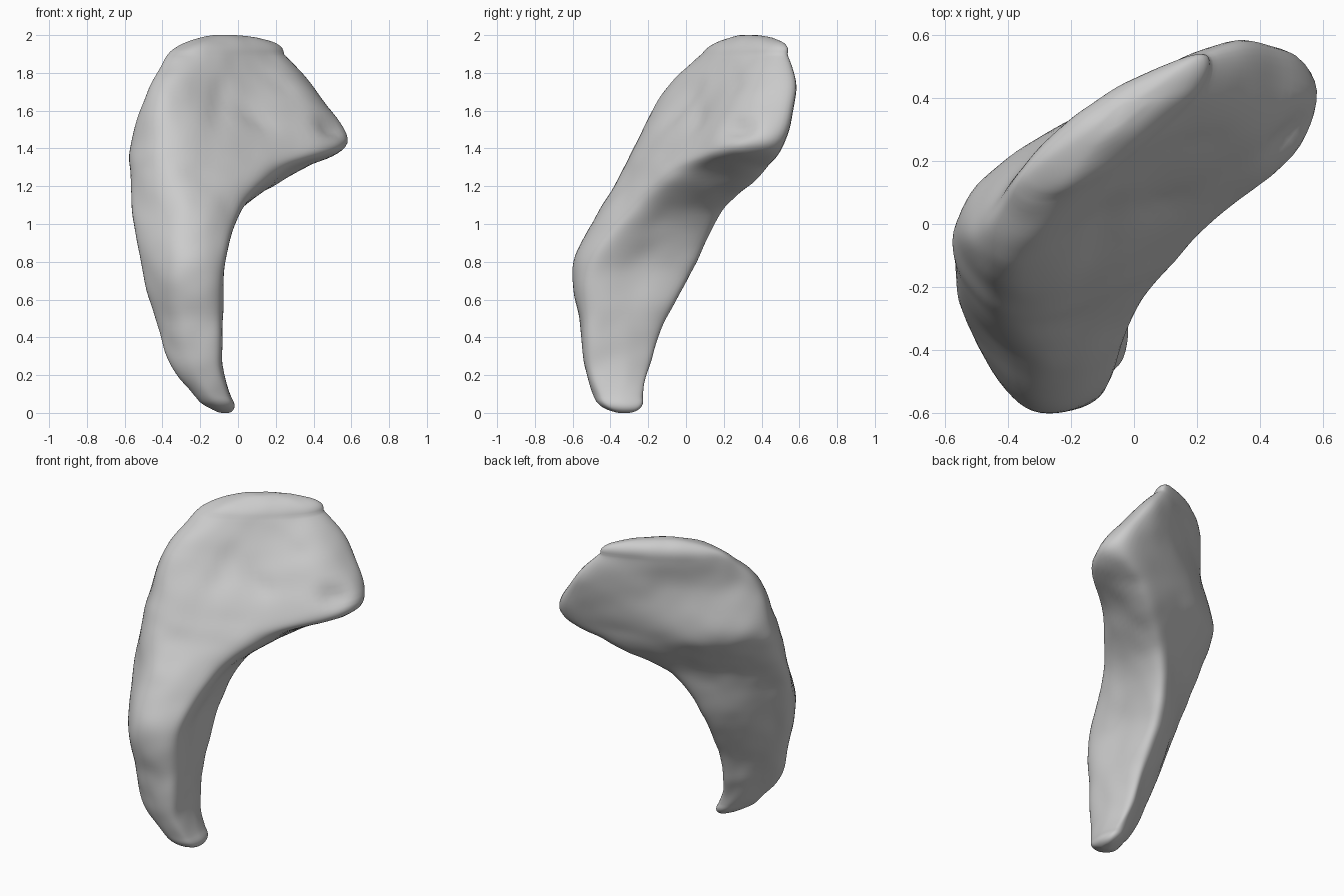
import bpy, bmesh, math
from mathutils import Vector, noise

cube = bpy.data.objects.get("Cube")
if cube:
    bpy.data.objects.remove(cube, do_unlink=True)

STEPS = 10

# Cross-sections by height, each point on one rail: inner ridge, back,
# outer back, outer front, front, front crease, inner channel
SECTIONS = [
    (.08, (-.06, -.24), (-.12, -.24), (-.18, -.32), (-.21, -.42), (-.14, -.48), (-.05, -.45), (-.03, -.34)),
    (.25, (-.13, -.2), (-.21, -.24), (-.31, -.36), (-.35, -.46), (-.24, -.53), (-.1, -.51), (-.085, -.33)),
    (.5, (-.15, -.11), (-.27, -.17), (-.39, -.3), (-.43, -.42), (-.3, -.56), (-.1, -.53), (-.09, -.32)),
    (.8, (-.14, .05), (-.32, -.04), (-.45, -.2), (-.51, -.36), (-.32, -.59), (-.08, -.51), (-.1, -.24)),
    (1.07, (-.03, .19), (-.26, .09), (-.47, -.08), (-.55, -.25), (-.28, -.46), (-.01, -.31), (.01, -.08)),
    (1.27, (.27, .4), (-.15, .28), (-.44, .1), (-.57, -.13), (-.35, -.34), (.09, -.14), (.25, .1)),
    (1.43, (.5, .52), (-.05, .39), (-.43, .19), (-.565, -.05), (-.35, -.27), (.15, -.01), (.54, .26)),
    (1.7, (.38, .58), (-.02, .43), (-.34, .19), (-.48, -.02), (-.34, -.12), (0, .1), (.36, .33)),
    (1.9, (.22, .54), (-.04, .44), (-.28, .26), (-.37, .13), (-.25, .08), (-.04, .19), (.2, .4)),
]

# Grooves and pits: two ends, radius, depth
GROOVES = [
    ((-.17, -.16, 1.35), (-.06, .03, 1.75), .05, .025),
    ((.02, .0, 1.68), (.14, .08, 1.52), .05, .02),
    ((.12, .2, 1.86), (.26, .24, 1.75), .05, .02),
    ((-.32, -.3, 1.1), (-.33, -.1, 1.6), .05, .015),
    ((.48, .26, 1.52), (.52, .3, 1.5), .06, .04),
]


def spline(a, b, c, d, t):
    """Smooth value between b and c, for numbers or vectors."""
    return b + .5 * t * (c - a + t * (2*a - 5*b + 4*c - d + t * (3*(b - c) + d - a)))


def closed(points):
    """Smooth loop through the points."""
    n = len(points)
    return [spline(points[i - 1], points[i], points[(i + 1) % n], points[(i + 2) % n], s / STEPS)
            for i in range(n) for s in range(STEPS)]


def dome(loop, tip):
    """Shrinking copies of a loop that round it off at a tip."""
    centre = sum(loop, Vector((0, 0, 0))) / len(loop)
    loops = []
    for k in range(1, STEPS):
        a = math.pi / 2 * k / STEPS
        middle = centre.lerp(tip, math.sin(a))
        loops.append([middle + (p - centre) * math.cos(a) for p in loop])
    return loops


def carve(co):
    """Depth of the grooves plus a light unevenness."""
    depth = .008 * noise.noise(co * 4) + .006 * noise.noise(co * 9)
    for p, q, radius, deep in GROOVES:
        p, q = Vector(p), Vector(q)
        f = min(1, max(0, (co - p).dot(q - p) / (q - p).length_squared))
        depth -= deep * math.exp(-((co - p.lerp(q, f)).length / radius) ** 2)
    return depth


# Curved body lofted along the rails
keys = [closed([Vector((x, y, z)) for x, y in points]) for z, *points in SECTIONS]
last = len(keys) - 1
body = []
for k in range(last):
    four = [keys[min(last, max(0, k + o))] for o in (-1, 0, 1, 2)]
    for s in range(STEPS):
        body.append([spline(*column, s / STEPS) for column in zip(*four)])
body.append(keys[-1])

# Rounded point below and crest above
point = dome(keys[0], Vector((-.065, -.33, 0)))
crest = dome(keys[-1], Vector((-.04, .35, 2)))
loops = point[::-1] + body + crest

bm = bmesh.new()
rings = [[bm.verts.new(p) for p in loop] for loop in loops]
for low, high in zip(rings, rings[1:]):
    for i in range(len(low)):
        bm.faces.new((low[i - 1], low[i], high[i], high[i - 1]))
bm.faces.new(rings[0][::-1])
bm.faces.new(rings[-1])

# Surface relief
bm.normal_update()
moves = [(v, v.normal * carve(v.co)) for v in bm.verts]
for v, move in moves:
    v.co += move
    v.co.z = min(2, max(0, v.co.z))
for _ in range(2):
    bmesh.ops.smooth_vert(bm, verts=bm.verts, factor=.5, use_axis_x=True, use_axis_y=True)
bmesh.ops.recalc_face_normals(bm, faces=bm.faces)

mesh = bpy.data.meshes.new("curved_fang")
bm.to_mesh(mesh)
bm.free()
fang = bpy.data.objects.new("curved_fang", mesh)
bpy.context.collection.objects.link(fang)

grey = bpy.data.materials.new("light_grey")
grey.use_nodes = True
colour = (.6, .6, .6, 1)
grey.diffuse_color = colour
grey.node_tree.nodes["Principled BSDF"].inputs["Base Color"].default_value = colour
mesh.materials.append(grey)

bpy.context.view_layer.objects.active = fang
fang.select_set(True)
bpy.ops.object.shade_smooth_by_angle(angle=math.radians(50))
